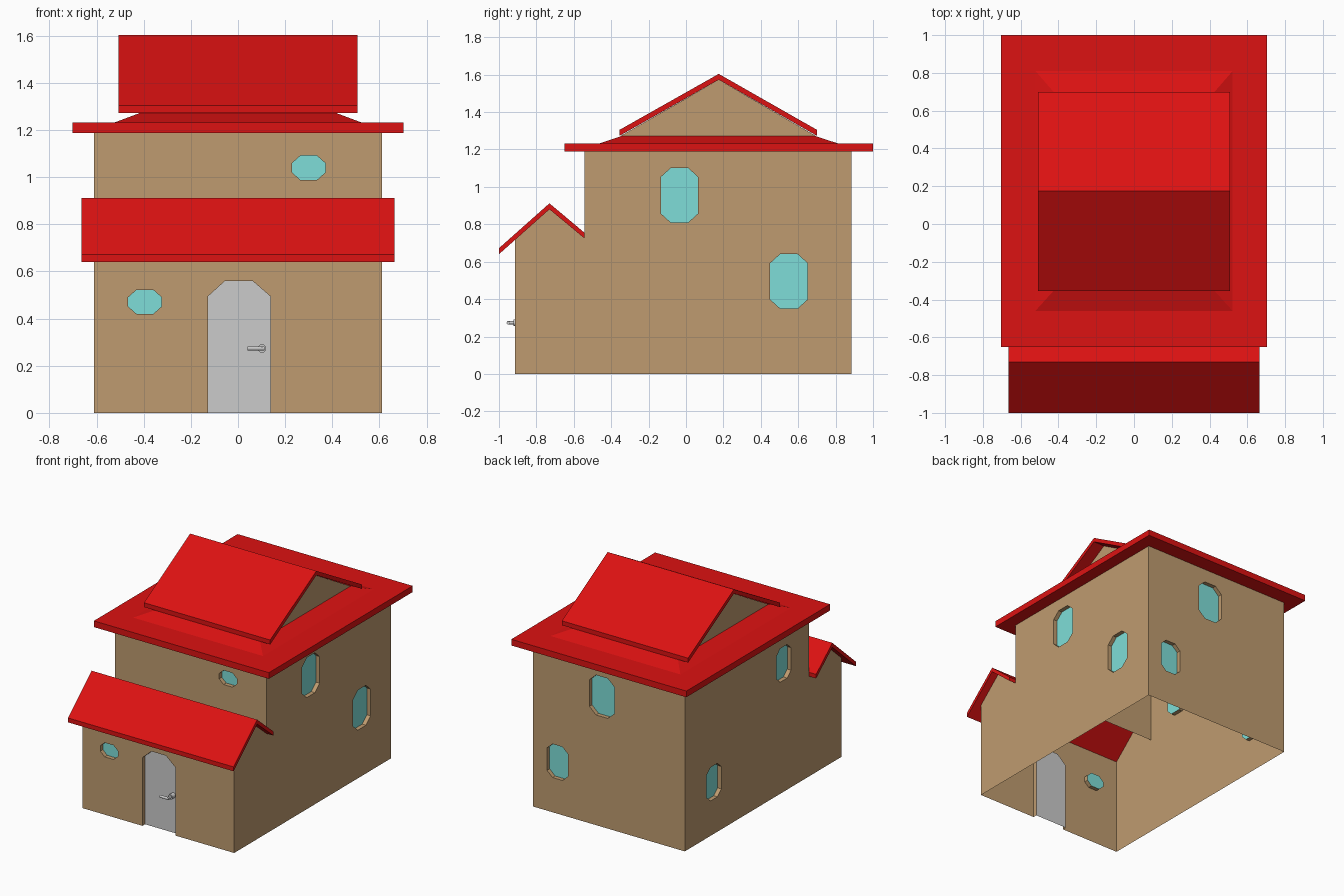
import bpy, bmesh, math
from mathutils import Vector

if "Cube" in bpy.data.objects:
    bpy.data.objects.remove(bpy.data.objects["Cube"])

Z = Vector((0, 0, 1))
RECESS = 0.03


def material(name, rgb):
    m = bpy.data.materials.new(name)
    m.diffuse_color = (*rgb, 1)
    m.use_nodes = True
    m.node_tree.nodes["Principled BSDF"].inputs["Base Color"].default_value = m.diffuse_color
    return m


TAN = material("tan_plaster", (0.52, 0.33, 0.16))
RED = material("red_roof", (0.72, 0.006, 0.006))
GLASS = material("pale_blue_glass", (0.21, 0.73, 0.69))


def finish(name, bm, mat=None):
    me = bpy.data.meshes.new(name)
    bm.to_mesh(me)
    bm.free()
    ob = bpy.data.objects.new(name, me)
    bpy.context.collection.objects.link(ob)
    if mat:
        me.materials.append(mat)
    return ob


def octagon(u, v, w, h, cu, cv):
    """Rectangle with chamfered corners, centred on u, v."""
    a, b = w / 2, h / 2
    pts = [(a, cv - b), (a, b - cv), (a - cu, b), (cu - a, b),
           (-a, b - cv), (-a, cv - b), (cu - a, -b), (a - cu, -b)]
    return [(u + x, v + y) for x, y in pts]


def face_towards(f, direction):
    f.normal_update()
    if f.normal.dot(direction) < 0:
        f.normal_flip()


def panel(name, pts, place, n, mat=None):
    """Flat pane set back in an opening."""
    bm = bmesh.new()
    f = bm.faces.new([bm.verts.new(place(u, v, RECESS)) for u, v in pts])
    face_towards(f, n)
    return finish(name, bm, mat)


def wall(name, origin, u_axis, outline, windows=(), door=None):
    """Sheet wall with recessed openings; outward normal is u_axis x Z."""
    o, ua = Vector(origin), Vector(u_axis)
    n = ua.cross(Z)

    def place(u, v, d=0.0):
        return o + ua * u + Z * v - n * d

    bm = bmesh.new()
    edges = []
    for loop in [outline, *windows]:
        vs = [bm.verts.new(place(*p)) for p in loop]
        edges += [bm.edges.new((vs[i - 1], vs[i])) for i in range(len(vs))]
    bmesh.ops.triangle_fill(bm, use_beauty=True, edges=edges, normal=n)
    for f in bm.faces:
        face_towards(f, n)
    # reveals around each opening
    for loop, closed in [(w, True) for w in windows] + ([(door, False)] if door else []):
        c = place(sum(p[0] for p in loop) / len(loop), sum(p[1] for p in loop) / len(loop))
        for i in range(0 if closed else 1, len(loop)):
            a, b = loop[i - 1], loop[i]
            f = bm.faces.new([bm.verts.new(q) for q in
                              (place(*a), place(*b), place(*b, RECESS), place(*a, RECESS))])
            face_towards(f, c - f.calc_center_median())
    bmesh.ops.remove_doubles(bm, verts=bm.verts[:], dist=1e-5)
    finish(name, bm, TAN)
    for i, w in enumerate(windows):
        panel(f"{name}_window_{i + 1}", w, place, n, GLASS)
    if door:
        panel("door", door, place, n)


def extrude_x(name, profile, half, mat):
    """Extrude a (y, z) profile along x, symmetric about x = 0."""
    bm = bmesh.new()
    f = bm.faces.new([bm.verts.new((-half, y, z)) for y, z in profile])
    g = bmesh.ops.extrude_face_region(bm, geom=[f])["geom"]
    bmesh.ops.translate(bm, vec=(2 * half, 0, 0),
                        verts=[e for e in g if isinstance(e, bmesh.types.BMVert)])
    bmesh.ops.recalc_face_normals(bm, faces=bm.faces[:])
    return finish(name, bm, mat)


def frustum(name, low, high, z0, z1, mat):
    """Four-sided block; low and high are (half x, y min, y max)."""
    bm = bmesh.new()
    rings = []
    for (hx, y0, y1), z in ((low, z0), (high, z1)):
        rings.append([bm.verts.new(p) for p in
                      ((-hx, y0, z), (hx, y0, z), (hx, y1, z), (-hx, y1, z))])
    bm.faces.new(rings[0])
    bm.faces.new(rings[1])
    for i in range(4):
        bm.faces.new((rings[0][i - 1], rings[0][i], rings[1][i], rings[1][i - 1]))
    bmesh.ops.recalc_face_normals(bm, faces=bm.faces[:])
    return finish(name, bm, mat)


def rod(name, a, b, r, sides=12):
    a, b = Vector(a), Vector(b)
    bm = bmesh.new()
    bmesh.ops.create_cone(bm, cap_ends=True, segments=sides, radius1=r, radius2=r,
                          depth=(b - a).length)
    ob = finish(name, bm)
    ob.location = (a + b) / 2
    ob.rotation_mode = 'QUATERNION'
    ob.rotation_quaternion = (b - a).to_track_quat('Z', 'Y')
    return ob


def tall(u, v, s=1.0):
    return octagon(u, v, 0.2 * s, 0.29 * s, 0.053 * s, 0.048 * s)


def small(u, v):
    return octagon(u, v, 0.142, 0.103, 0.036, 0.032)


# front wall with door and small window
W = 0.61
door = [(-0.127, 0), (-0.127, 0.495), (-0.055, 0.56), (0.062, 0.56), (0.137, 0.495), (0.137, 0)]
wall("front_wall", (0, -0.915, 0), (1, 0, 0),
     [(-W, 0), *door, (W, 0), (W, 0.716), (-W, 0.716)], [small(-0.395, 0.471)], door)

# upper front wall and back wall
wall("upper_front_wall", (0, -0.543, 0), (1, 0, 0),
     [(-W, 0.725), (W, 0.725), (W, 1.19), (-W, 1.19)], [small(0.30, 1.04)])
wall("back_wall", (0, 0.885, 0), (-1, 0, 0),
     [(-W, 0), (W, 0), (W, 1.19), (-W, 1.19)],
     [tall(-0.056, 0.945), tall(-0.413, 0.374, 0.84)])

# side walls with the porch gable in their outline
side = [(-0.915, 0), (0.885, 0), (0.885, 1.19), (-0.543, 1.19), (-0.543, 0.725),
        (-0.73, 0.88), (-0.915, 0.716)]
wall("right_wall", (W, 0, 0), (0, 1, 0), side, [tall(-0.035, 0.955), tall(0.55, 0.495)])
wall("left_wall", (-W, 0, 0), (0, -1, 0), [(-y, z) for y, z in side],
     [tall(0.25, 0.932, 0.84), tall(-0.55, 0.375, 0.84)])

# porch roof
extrude_x("porch_roof", [(-1.0, 0.64), (-1.0, 0.672), (-0.73, 0.912), (-0.543, 0.755),
                         (-0.543, 0.725), (-0.73, 0.88)], 0.665, RED)

# main roof: eaves slab, sloped step, gabled top
frustum("eaves_slab", (0.703, -0.65, 1.0), (0.703, -0.65, 1.0), 1.188, 1.233, RED)
frustum("roof_step", (0.522, -0.46, 0.81), (0.418, -0.345, 0.69), 1.233, 1.272, RED)
extrude_x("top_roof", [(-0.355, 1.273), (-0.355, 1.305), (0.175, 1.604), (0.70, 1.305),
                       (0.70, 1.273), (0.175, 1.573)], 0.507, RED)
gable = [(-0.35, 1.272), (0.695, 1.272), (0.175, 1.573)]
wall("right_gable", (0.418, 0, 0), (0, 1, 0), gable)
wall("left_gable", (-0.418, 0, 0), (0, -1, 0), [(-y, z) for y, z in gable])

# door handle
rod("handle_rose", (0.102, -0.885, 0.273), (0.102, -0.922, 0.273), 0.018, 16)
rod("handle_stem", (0.102, -0.922, 0.273), (0.102, -0.955, 0.273), 0.009)
rod("handle_lever", (0.112, -0.95, 0.273), (0.04, -0.95, 0.273), 0.009)
